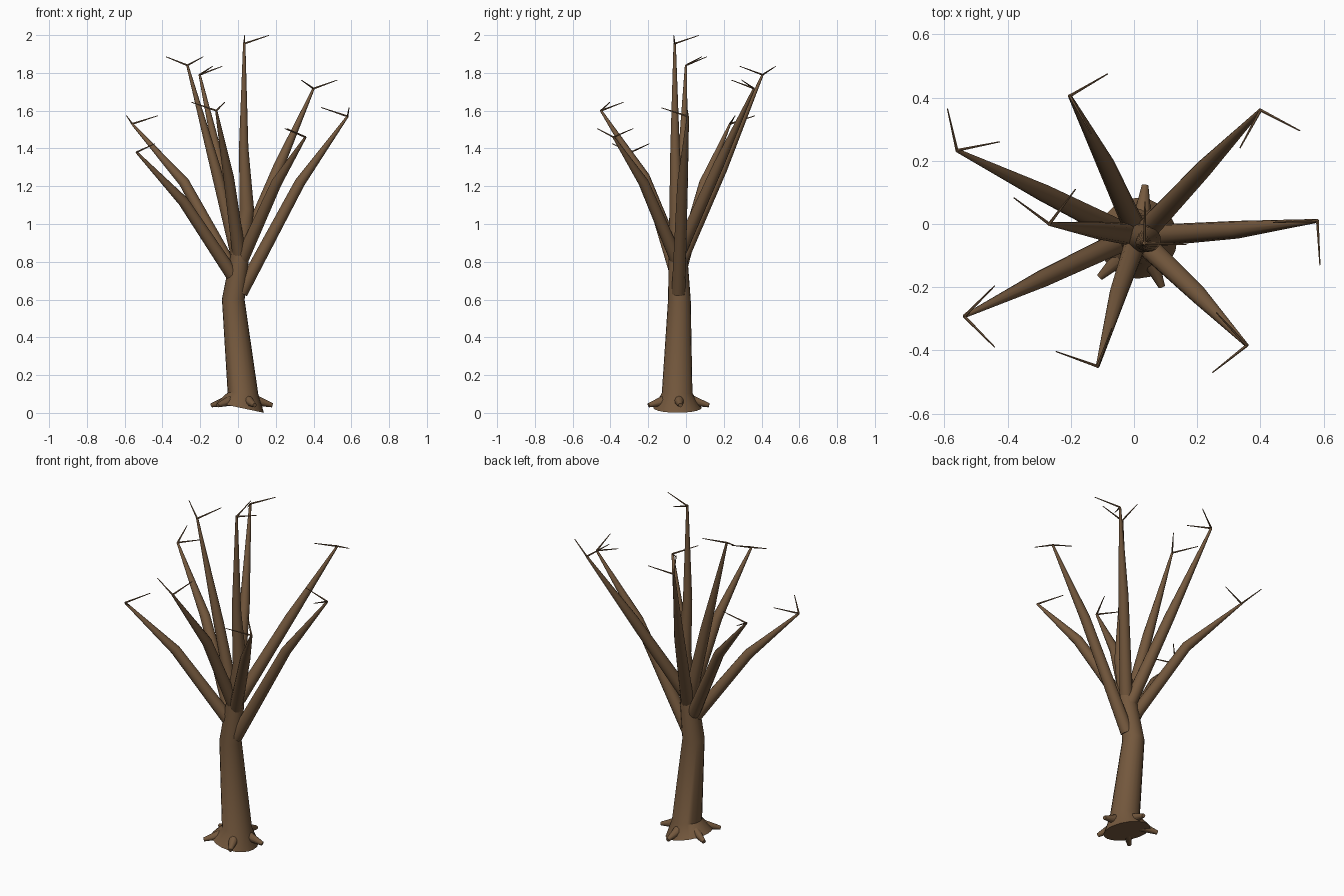
import bpy, bmesh, math
from mathutils import Vector

bark = bpy.data.materials.new("bark_brown")
bark.diffuse_color = (0.175, 0.098, 0.047, 1)


def tube(name, pts, radii, sides=10, first_normal=None):
    """Tapered, capped tube swept along a few points."""
    pts = [Vector(p) for p in pts]
    bm = bmesh.new()
    rings = []
    for i, (p, r) in enumerate(zip(pts, radii)):
        a, b = pts[max(i - 1, 0)], pts[min(i + 1, len(pts) - 1)]
        n = (b - p).normalized() + (p - a).normalized()
        if i == 0 and first_normal:
            n = Vector(first_normal)
        n.normalize()
        ref = Vector((0, 1, 0)) if abs(n.y) < 0.95 else Vector((1, 0, 0))
        u = ref.cross(n).normalized()
        v = n.cross(u)
        rings.append([bm.verts.new(p + r * (math.cos(t) * u + math.sin(t) * v))
                      for t in (2 * math.pi * k / sides for k in range(sides))])
    for lo, hi in zip(rings, rings[1:]):
        for k in range(sides):
            m = (k + 1) % sides
            bm.faces.new((lo[k], lo[m], hi[m], hi[k]))
    bm.faces.new(rings[0][::-1])
    bm.faces.new(rings[-1])
    bmesh.ops.recalc_face_normals(bm, faces=bm.faces)
    mesh = bpy.data.meshes.new(name)
    bm.to_mesh(mesh)
    bm.free()
    mesh.materials.append(bark)
    ob = bpy.data.objects.new(name, mesh)
    bpy.context.collection.objects.link(ob)
    bpy.ops.object.select_all(action='DESELECT')
    ob.select_set(True)
    bpy.context.view_layer.objects.active = ob
    bpy.ops.object.shade_smooth_by_angle(angle=math.radians(40))
    return ob


# trunk with tilted flared foot, running up into the central leader
tube("trunk",
     [(0.012, -0.045, 0.027), (0.026, -0.047, 0.105), (-0.025, -0.035, 0.6),
      (0.047, -0.05, 1.08), (0.03, -0.058, 1.4), (0.033, -0.06, 1.96)],
     [0.128, 0.081, 0.06, 0.038, 0.025, 0.006], 20, (0.21, 0, 1))

# branches: start, middle, tip, and the two twig ends at the tip
branches = [
    ((0.015, -0.04, 0.635), (0.328, -0.018, 1.22), (0.58, 0.01, 1.57),
     (0.588, -0.13, 1.615), (0.44, 0.005, 1.617)),
    ((0.03, -0.03, 0.86), (0.22, 0.174, 1.315), (0.40, 0.36, 1.717),
     (0.525, 0.295, 1.762), (0.335, 0.24, 1.762)),
    ((0.01, -0.03, 0.8), (-0.09, 0.19, 1.29), (-0.203, 0.405, 1.79),
     (-0.083, 0.475, 1.835), (-0.135, 0.285, 1.835)),
    ((-0.01, -0.04, 0.72), (-0.285, 0.098, 1.22), (-0.56, 0.233, 1.53),
     (-0.59, 0.365, 1.573), (-0.425, 0.26, 1.573)),
    ((0.005, -0.035, 0.8), (-0.115, -0.02, 1.28), (-0.268, 0.0, 1.84),
     (-0.38, 0.083, 1.885), (-0.185, 0.11, 1.885)),
    ((-0.01, -0.04, 0.7), (-0.29, -0.173, 1.12), (-0.537, -0.292, 1.38),
     (-0.44, -0.195, 1.425), (-0.44, -0.39, 1.425)),
    ((0.01, -0.045, 0.81), (-0.05, -0.22, 1.25), (-0.115, -0.45, 1.6),
     (-0.247, -0.403, 1.645), (-0.07, -0.33, 1.645)),
    ((0.015, -0.045, 0.8), (0.205, -0.225, 1.22), (0.357, -0.384, 1.46),
     (0.248, -0.47, 1.505), (0.26, -0.28, 1.505)),
]
twigs = [((0.033, -0.06, 1.955), (0.165, -0.065, 1.999)),
         ((0.033, -0.06, 1.955), (0.035, 0.07, 1.999))]
for i, (start, mid, tip, t1, t2) in enumerate(branches):
    tube(f"branch_{i + 1}", (start, mid, tip), (0.036, 0.028, 0.006), 12)
    twigs += [(tip, t1), (tip, t2)]

# thin twigs
for i, (a, b) in enumerate(twigs):
    tube(f"twig_{i + 1}", (a, b), (0.005, 0.002), 6)

# root stubs around the foot
for i, (x, y) in enumerate([(0.182, -0.03), (0.035, 0.122), (-0.14, 0.03),
                            (-0.108, -0.168), (0.088, -0.198)]):
    a = Vector((0.022, -0.045, 0.087))
    b = Vector((x, y, 0.04))
    tube(f"root_{i + 1}", (a.lerp(b, 0.2), b), (0.036, 0.011), 10)
